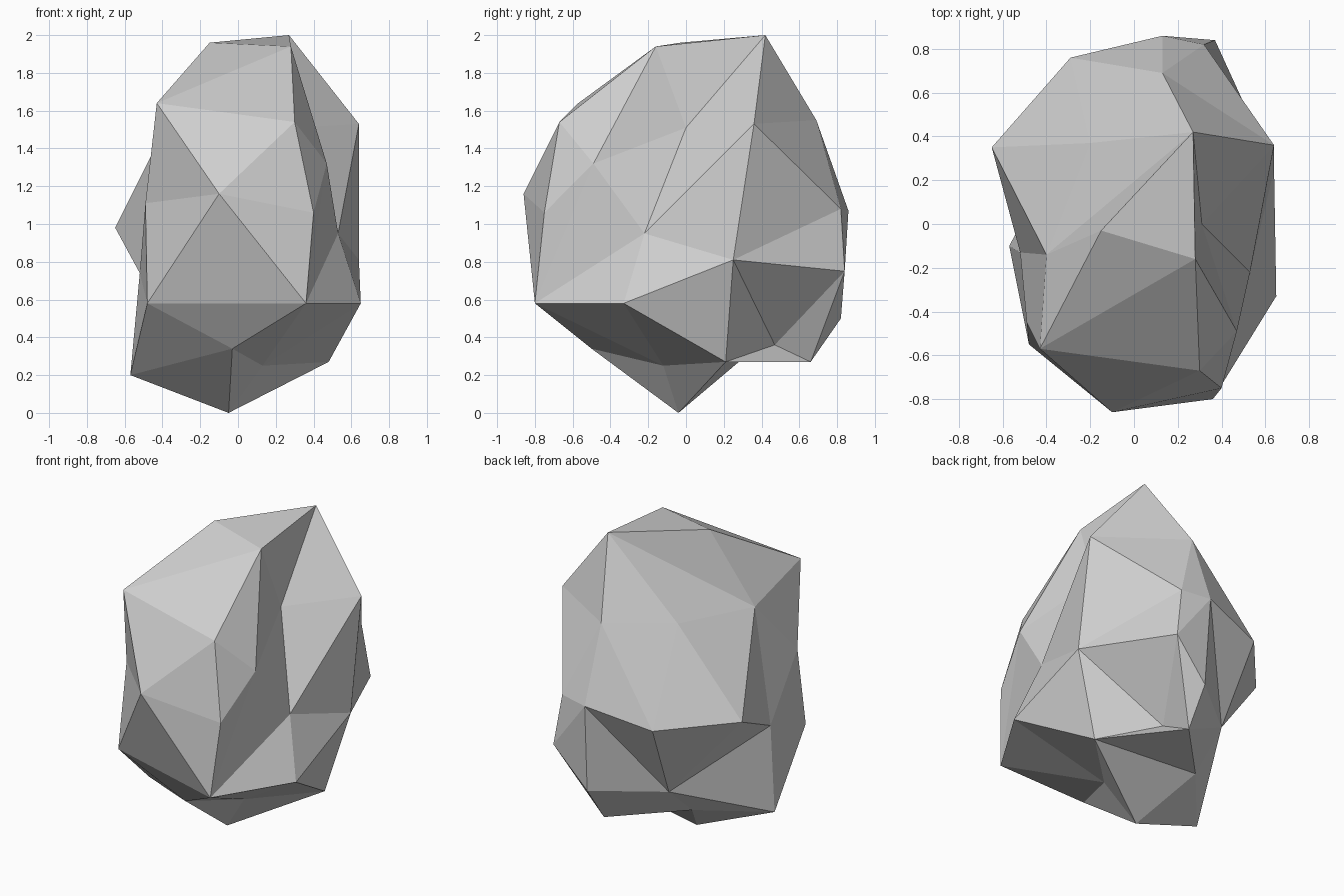
import bpy
import bmesh

default_cube = bpy.data.objects.get("Cube")
if default_cube:
    bpy.data.objects.remove(default_cube, do_unlink=True)

# Corners of the boulder, grouped by level from top to bottom
crown = {
    "A": (.27, .42, 2), "B": (.28, -.16, 1.94), "C": (-.15, -.03, 1.96),
}
shoulder = {
    "D": (-.43, -.57, 1.64), "E": (.3, -.67, 1.54), "F": (.64, .36, 1.53),
    "G": (.47, -.49, 1.32), "W": (.31, 0, 1.51), "X": (.13, .69, 1.55),
    "Z": (-.4, -.14, 1.48), "z": (-.2, .37, 1.51),
}
waist = {
    "H": (-.1, -.86, 1.16), "I": (.4, -.75, 1.06), "J": (.53, -.22, .95),
    "K": (-.49, -.45, 1.11), "S": (-.65, .35, .98), "U": (-.52, -.13, .74),
    "Y": (.64, .25, .81), "a": (.32, .82, 1.08), "b": (.37, .84, .75),
    "c": (.13, .86, 1.07), "d": (-.29, .76, .98),
}
foot = {
    "L": (-.48, -.55, .58), "M": (.36, -.8, .58), "N": (.65, -.33, .58),
    "O": (-.03, -.5, .34), "P": (-.57, -.1, .2), "Q": (-.05, -.04, 0),
    "R": (.48, .21, .27), "V": (.13, -.12, .25), "e": (.14, .82, .5),
    "f": (.13, .66, .27), "g": (.17, .47, .36), "h": (-.24, .52, .48),
    "i": (-.24, .28, .27),
}

bm = bmesh.new()
corner = {}
for level in (crown, shoulder, waist, foot):
    for name, position in level.items():
        corner[name] = bm.verts.new(position)


def fan(hub, rim, closed=False):
    """Flat facets from one hub corner to each pair of neighbours on its rim."""
    if closed:
        rim += rim[0]
    for first, second in zip(rim, rim[1:]):
        bm.faces.new((corner[hub], corner[first], corner[second]))


# Full facets around a peak or a dent
fan("C", "ABDZ", closed=True)       # crown
fan("H", "DEIMLK", closed=True)     # front bulge
fan("G", "BEIMJW", closed=True)     # cleft in the side
fan("Y", "FabgRNJ", closed=True)    # left flank
fan("z", "AXdSZ", closed=True)      # upper back slope
fan("h", "cefiPUSd", closed=True)   # hollow low on the back
fan("V", "RNMOQ", closed=True)      # underside

# Partial facets that join them
fan("W", "JFAB")
fan("X", "AFacd")
fan("b", "acefg")
fan("U", "PLKZS")
fan("R", "gfiQ")
fan("L", "MOP")
fan("Q", "OPi")
fan("D", "BE")
fan("D", "KZ")
fan("M", "NJ")

bmesh.ops.recalc_face_normals(bm, faces=bm.faces[:])
mesh = bpy.data.meshes.new("boulder")
bm.to_mesh(mesh)
bm.free()

# Single stone colour, flat shaded
stone_color = (.62, .62, .62, 1)
stone = bpy.data.materials.new("stone_grey")
stone.use_nodes = True
stone.diffuse_color = stone_color
shader = next(n for n in stone.node_tree.nodes if n.type == "BSDF_PRINCIPLED")
shader.inputs["Base Color"].default_value = stone_color
shader.inputs["Roughness"].default_value = .9
mesh.materials.append(stone)

boulder = bpy.data.objects.new("boulder", mesh)
bpy.context.scene.collection.objects.link(boulder)
